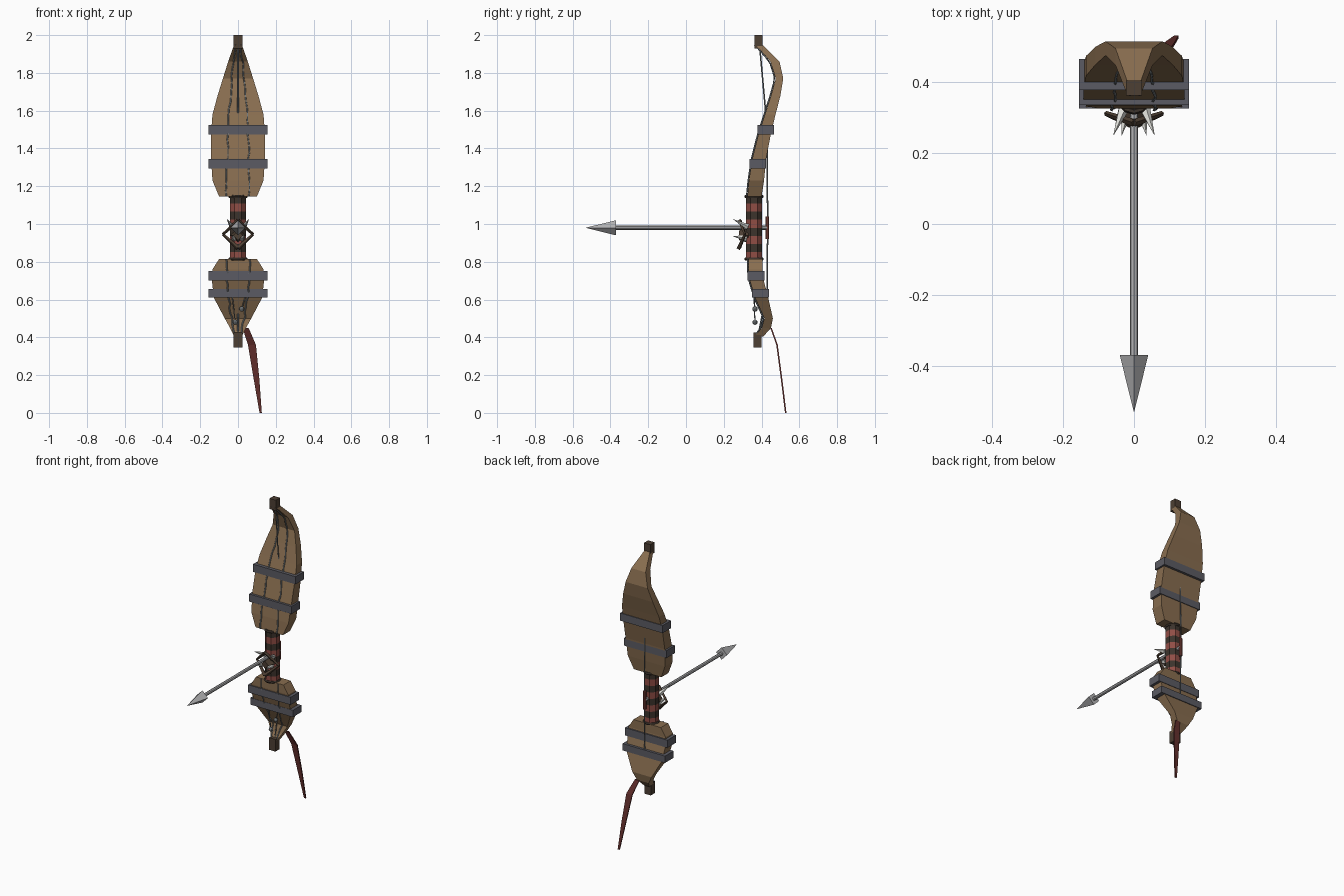
import bpy, bmesh, math, random
from mathutils import Vector

if "Cube" in bpy.data.objects:
    bpy.data.objects.remove(bpy.data.objects["Cube"])

random.seed(4)


def material(name, rgb):
    m = bpy.data.materials.new(name)
    m.diffuse_color = (*rgb, 1)
    m.use_nodes = True
    m.node_tree.nodes["Principled BSDF"].inputs["Base Color"].default_value = m.diffuse_color
    return m


WOOD = material("brown wood", (0.25, 0.155, 0.08))
DARK = material("dark wood", (0.075, 0.05, 0.033))
BAND = material("dark grey metal", (0.105, 0.105, 0.125))
RED = material("red leather", (0.28, 0.075, 0.06))
WRAP = material("dark leather", (0.045, 0.033, 0.025))
STEEL = material("light steel", (0.45, 0.45, 0.46))
BONE = material("bone white", (0.72, 0.72, 0.68))
TAIL = material("dark red cloth", (0.13, 0.03, 0.027))
WIRE = material("grey wire", (0.2, 0.22, 0.23))


def finish(name, bm, *mats):
    bmesh.ops.recalc_face_normals(bm, faces=bm.faces)
    me = bpy.data.meshes.new(name)
    bm.to_mesh(me)
    bm.free()
    for m in mats:
        me.materials.append(m)
    ob = bpy.data.objects.new(name, me)
    bpy.context.collection.objects.link(ob)
    return ob


def loft(name, rings, *mats):
    """Skin a list of equal-length point rings and cap both ends."""
    bm = bmesh.new()
    vs = [[bm.verts.new(p) for p in r] for r in rings]
    n = len(vs[0])
    for a, b in zip(vs, vs[1:]):
        for i in range(n):
            bm.faces.new((a[i], a[(i + 1) % n], b[(i + 1) % n], b[i]))
    bm.faces.new(vs[0])
    bm.faces.new(vs[-1])
    return finish(name, bm, *mats)


def box(name, x, y0, y1, z0, z1, mat):
    return loft(name, [[(-x, y0, z), (x, y0, z), (x, y1, z), (-x, y1, z)] for z in (z0, z1)], mat)


def rod(name, p, q, r0, r1, mat, sides=8, turn=0):
    """Straight rod or spike from p to q."""
    p, q = Vector(p), Vector(q)
    rot = (q - p).to_track_quat('Z', 'Y')
    rings = []
    for c, r in ((p, r0), (q, max(r1, 0.0005))):
        rings.append([c + rot @ Vector((r * math.cos(a), r * math.sin(a), 0))
                      for a in (turn + 2 * math.pi * i / sides for i in range(sides))])
    return loft(name, rings, mat)


def wire(name, pts, r, mat):
    cu = bpy.data.curves.new(name, 'CURVE')
    cu.dimensions = '3D'
    cu.bevel_depth = r
    cu.bevel_resolution = 0
    cu.use_fill_caps = True
    sp = cu.splines.new('POLY')
    sp.points.add(len(pts) - 1)
    for s, p in zip(sp.points, pts):
        s.co = (*p, 1)
    cu.materials.append(mat)
    ob = bpy.data.objects.new(name, cu)
    bpy.context.collection.objects.link(ob)


# Limbs: z, front y, back y, half width
UPPER = [(1.145, .325, .40, .10), (1.23, .333, .413, .135), (1.35, .352, .425, .143),
         (1.48, .385, .45, .143), (1.58, .418, .474, .135), (1.68, .45, .50, .108),
         (1.77, .475, .515, .08), (1.86, .447, .495, .052), (1.95, .367, .405, .02)]
LOWER = [(.815, .33, .405, .10), (.76, .33, .405, .135), (.70, .338, .412, .138),
         (.61, .365, .435, .128), (.50, .415, .46, .07), (.45, .40, .45, .042), (.405, .365, .41, .02)]


def front_at(st, z):
    for a, b in zip(st, st[1:]):
        if min(a[0], b[0]) <= z <= max(a[0], b[0]):
            t = (z - a[0]) / (b[0] - a[0])
            return a[1] + t * (b[1] - a[1])
    return st[-1][1]


for nm, st in (("upper_limb", UPPER), ("lower_limb", LOWER)):
    loft(nm, [[(-w, f, z), (w, f, z), (w, b, z), (-w, b, z)] for z, f, b, w in st], WOOD)
    # jagged wires lying on the front of each limb
    z0, z1 = st[0][0], st[-1][0]
    for side in (-1, 1):
        pts = []
        for i in range(25):
            t = i / 24
            z = z0 + (z1 - z0) * t
            x = side * (0.06 - 0.045 * t * t) + random.uniform(-.005, .005)
            pts.append((x, front_at(st, z) - .004, z))
        wire(nm + "_wire", pts, .004, WIRE)

# Tip blocks
box("upper_tip", .023, .362, .405, 1.93, 2.0, DARK)
box("lower_tip", .023, .357, .40, .345, .425, DARK)

# Metal bands
for z0, z1, y0, y1 in ((1.475, 1.525, .378, .465), (1.295, 1.345, .336, .424),
                       (.70, .75, .326, .415), (.61, .655, .35, .44)):
    box("band", .155, y0, y1, z0, z1, BAND)

# Striped grip
N = 8
grip = loft("grip", [[(.045 * math.cos(a), .36 + .046 * math.sin(a), .81 + .34 * k / N)
                      for a in (math.pi / 8 + i * math.pi / 4 for i in range(8))]
                     for k in range(N + 1)], RED, WRAP)
for p in grip.data.polygons:
    p.material_index = int((p.center.z - .81) / .34 * N) % 2
for z in (.815, 1.145):
    bpy.ops.mesh.primitive_torus_add(location=(0, .36, z), major_radius=.043, minor_radius=.009,
                                     major_segments=12, minor_segments=6)
    ring = bpy.context.object
    ring.name = "grip_ring"
    ring.data.materials.append(WRAP)

# Diamond guard with fangs
top, bottom = (0, .285, 1.018), (0, .28, .872)
for s in (-1, 1):
    corner = (s * .08, .312, .945)
    rod("guard_bar", corner, top, .007, .011, DARK, 4)
    rod("guard_bar", corner, bottom, .007, .013, DARK, 4)
    rod("upper_fang", (s * .03, .325, .985), (s * .058, .25, 1.025), .016, 0, BONE, 5)
    rod("lower_fang", (s * .02, .32, .925), (s * .035, .25, .935), .018, 0, BONE, 5)
rod("guard_mount", (0, .33, .94), (0, .28, .94), .04, .025, DARK, 4)

# Arrow
rod("arrow_shaft", (0, .43, .98), (0, -.38, .98), .011, .011, STEEL)
rod("arrow_head", (0, -.37, .98), (0, -.53, .98), .04, 0, STEEL, 4)

# Bowstring and its wrapping
wire("bowstring", [(0, .39, 1.94), (0, .43, 1.5), (0, .432, .98), (0, .43, .65), (0, .38, .40)], .004, WIRE)
rod("string_wrap", (0, .43, .92), (0, .43, 1.04), .01, .01, RED)

# Hanging bead charms
for x, z in ((-.015, .48), (.02, .55)):
    wire("charm_cord", [(x * 2, .36, .62), (x, .365, z)], .003, WIRE)
    bpy.ops.mesh.primitive_uv_sphere_add(segments=8, ring_count=6, radius=.014, location=(x, .365, z))
    bpy.context.object.name = "charm_bead"
    bpy.context.object.data.materials.append(WIRE)

# Cloth tail
loft("tail", [[(x - w, y - .004, z), (x + w, y - .004, z), (x + w, y + .004, z), (x - w, y + .004, z)]
              for x, y, z, w in ((.04, .45, .45, .016), (.074, .482, .36, .021),
                                 (.098, .506, .18, .015), (.12, .528, 0, .006))], TAIL)
